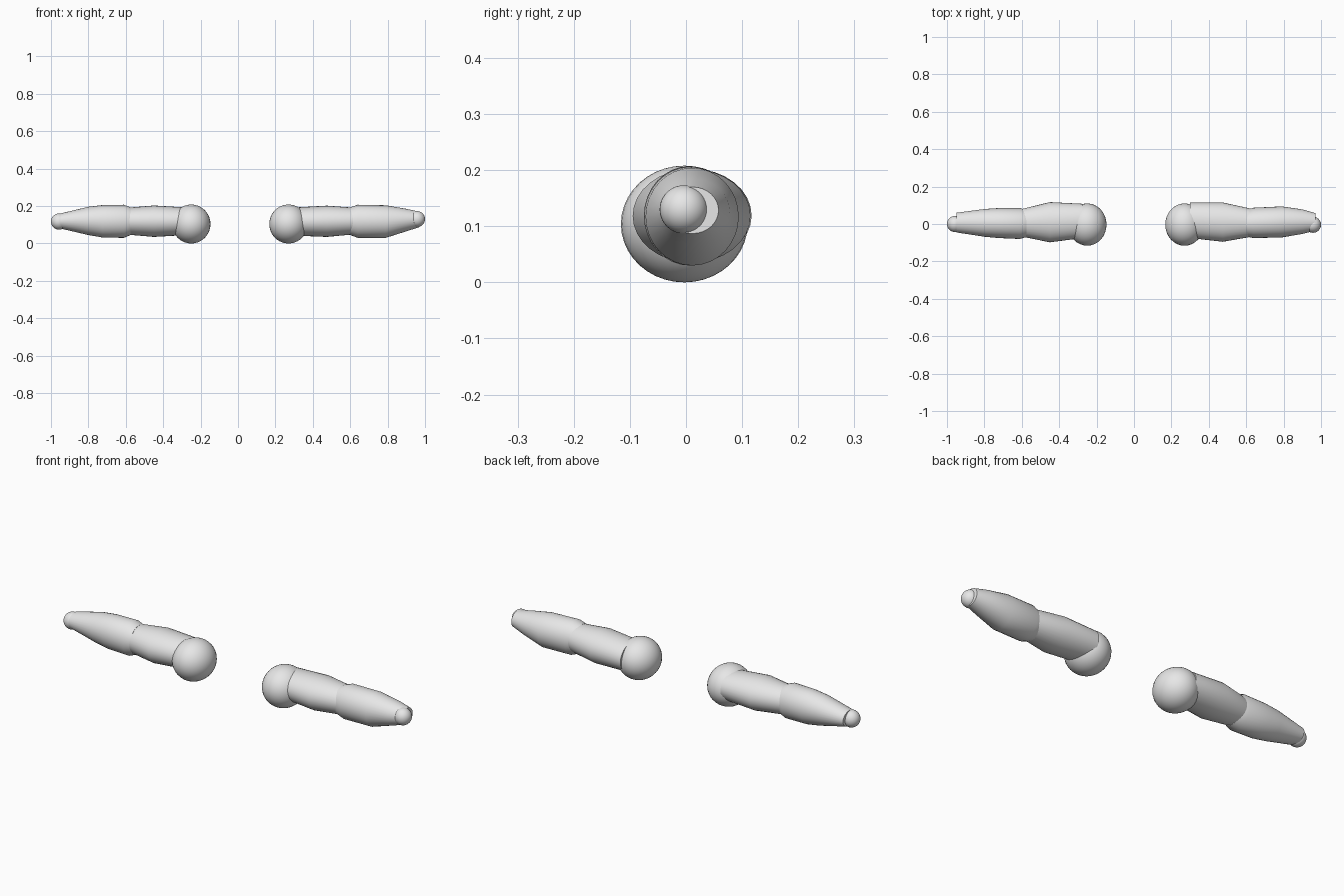
import bpy, bmesh, math

if "Cube" in bpy.data.objects:
    bpy.data.objects.remove(bpy.data.objects["Cube"])

grey = bpy.data.materials.new("light grey")
grey.diffuse_color = (0.8, 0.8, 0.8, 1)
grey.use_nodes = True
grey.node_tree.nodes["Principled BSDF"].inputs["Base Color"].default_value = grey.diffuse_color
SIDES = 32


def finish(bm, name):
    bmesh.ops.recalc_face_normals(bm, faces=bm.faces)
    mesh = bpy.data.meshes.new(name)
    bm.to_mesh(mesh)
    bm.free()
    mesh.materials.append(grey)
    obj = bpy.data.objects.new(name, mesh)
    bpy.context.collection.objects.link(obj)
    bpy.ops.object.select_all(action='DESELECT')
    obj.select_set(True)
    bpy.context.view_layer.objects.active = obj
    bpy.ops.object.shade_smooth_by_angle(angle=math.radians(35))


def limb(name, stations):
    """Loft elliptical rings; each station is x, y min, y max, z min, z max."""
    bm = bmesh.new()
    rings = []
    for x, y0, y1, z0, z1 in stations:
        ring = []
        for i in range(SIDES):
            a = 2 * math.pi * i / SIDES
            ring.append(bm.verts.new((x, (y0 + y1) / 2 + (y1 - y0) / 2 * math.cos(a),
                                      (z0 + z1) / 2 + (z1 - z0) / 2 * math.sin(a))))
        rings.append(ring)
    for r, s in zip(rings, rings[1:]):
        for i in range(SIDES):
            j = (i + 1) % SIDES
            bm.faces.new((r[i], r[j], s[j], s[i]))
    bm.faces.new(rings[0])
    bm.faces.new(rings[-1])
    finish(bm, name)


def ball(name, centre, radii):
    bm = bmesh.new()
    bmesh.ops.create_uvsphere(bm, u_segments=32, v_segments=20, radius=1)
    bmesh.ops.scale(bm, vec=radii, verts=bm.verts)
    bmesh.ops.translate(bm, vec=centre, verts=bm.verts)
    finish(bm, name)


# Left arm
ball("left_shoulder", (-0.25, -0.003, 0.104), (0.103, 0.113, 0.104))
limb("left_upper_arm", [(-0.275, -0.075, 0.108, 0.045, 0.192),
                        (-0.45, -0.098, 0.117, 0.035, 0.203),
                        (-0.60, -0.067, 0.08, 0.048, 0.19)])
ball("left_elbow", (-0.60, 0.005, 0.119), (0.076, 0.076, 0.076))
limb("left_forearm", [(-0.575, -0.07, 0.075, 0.045, 0.193),
                      (-0.61, -0.08, 0.085, 0.03, 0.207),
                      (-0.725, -0.075, 0.085, 0.032, 0.205),
                      (-0.80, -0.068, 0.08, 0.045, 0.196),
                      (-0.95, -0.045, 0.06, 0.08, 0.16)])
ball("left_wrist", (-0.957, 0.0, 0.117), (0.043, 0.043, 0.043))

# Right arm
ball("right_shoulder", (0.27, -0.003, 0.104), (0.103, 0.113, 0.104))
limb("right_upper_arm", [(0.30, -0.075, 0.114, 0.042, 0.192),
                         (0.475, -0.095, 0.115, 0.035, 0.202),
                         (0.635, -0.067, 0.08, 0.05, 0.19)])
ball("right_elbow", (0.64, 0.006, 0.119), (0.076, 0.076, 0.076))
limb("right_forearm", [(0.60, -0.068, 0.075, 0.045, 0.193),
                       (0.64, -0.075, 0.087, 0.03, 0.207),
                       (0.79, -0.072, 0.094, 0.03, 0.204),
                       (0.90, -0.053, 0.078, 0.065, 0.185),
                       (0.97, -0.035, 0.058, 0.087, 0.17)])
ball("right_wrist", (0.957, -0.004, 0.13), (0.043, 0.043, 0.043))
